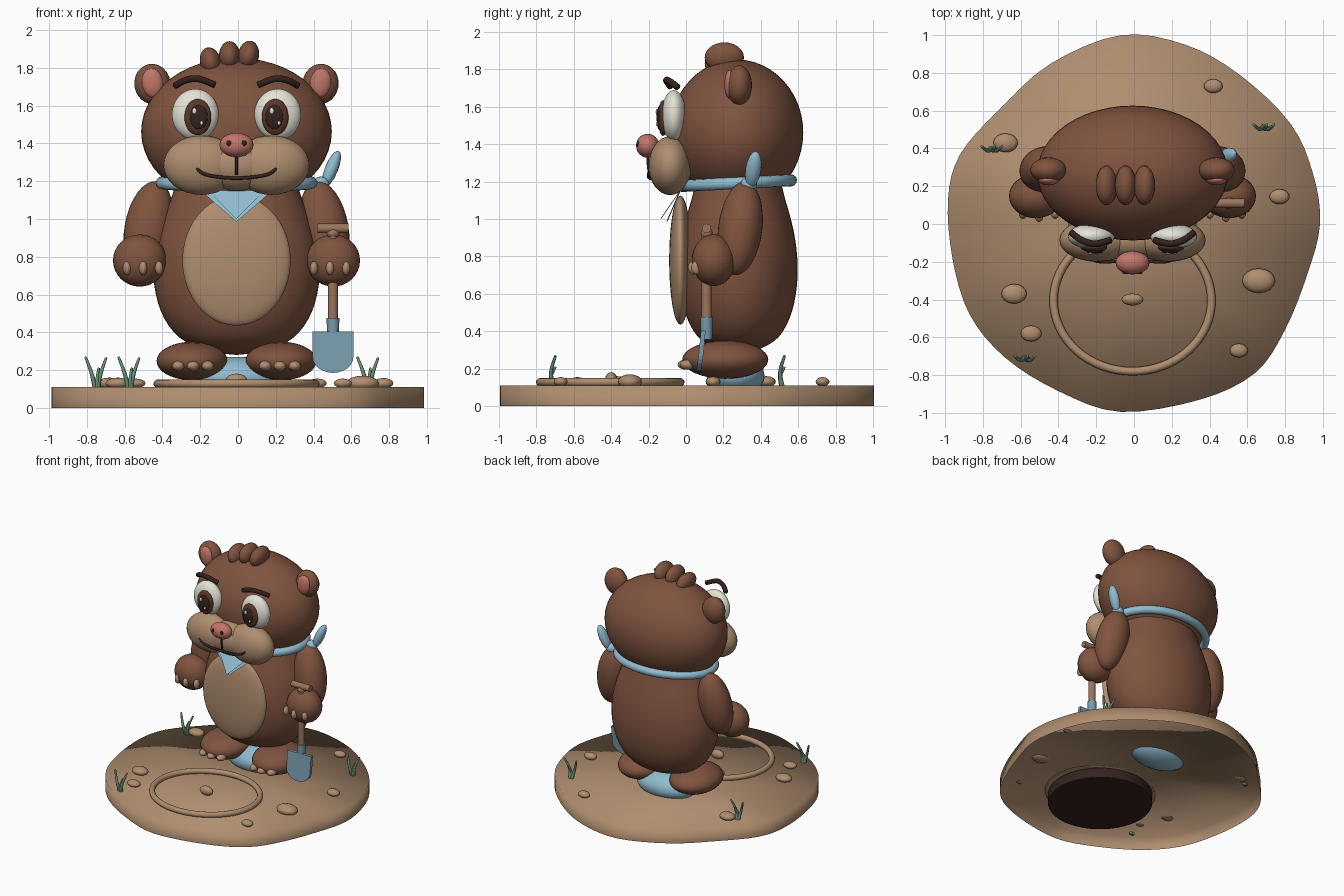
import bpy, bmesh, math
from mathutils import Vector, Euler, Matrix

if "Cube" in bpy.data.objects:
    bpy.data.objects.remove(bpy.data.objects["Cube"])

X0 = -0.008  # symmetry plane of the animal


def mat(name, r, g, b):
    m = bpy.data.materials.new(name)
    m.diffuse_color = (r, g, b, 1)
    m.use_nodes = True
    m.node_tree.nodes["Principled BSDF"].inputs["Base Color"].default_value = m.diffuse_color
    return m


FUR = mat("brown fur", .215, .088, .050)
TAN = mat("tan", .43, .27, .16)
BLUE = mat("light blue cloth", .28, .50, .62)
PINK = mat("pink", .53, .18, .14)
DARK = mat("dark brown", .035, .016, .013)
WHITE = mat("off white", .78, .76, .67)
GREEN = mat("grass green", .13, .28, .18)
IRIS = mat("iris brown", .10, .040, .022)
STEEL = mat("steel blue", .19, .33, .41)
WOOD = mat("wood", .33, .18, .11)


def finish(name, bm, m, smooth=True):
    bmesh.ops.recalc_face_normals(bm, faces=bm.faces)
    me = bpy.data.meshes.new(name)
    bm.to_mesh(me)
    bm.free()
    me.materials.append(m)
    for p in me.polygons:
        p.use_smooth = smooth
    ob = bpy.data.objects.new(name, me)
    bpy.context.collection.objects.link(ob)
    return ob


def ell(name, m, c, r, rot=(0, 0, 0), seg=24):
    """Ellipsoid with centre, radii and rotation in degrees."""
    bm = bmesh.new()
    bmesh.ops.create_uvsphere(bm, u_segments=seg, v_segments=max(8, seg // 2), radius=1)
    e = Euler([math.radians(a) for a in rot]).to_matrix().to_4x4()
    bm.transform(Matrix.Translation(c) @ e @ Matrix.Diagonal((*r, 1)))
    return finish(name, bm, m)


def cyl(name, m, c, r, h, axis='Z', r2=None, seg=24):
    bm = bmesh.new()
    bmesh.ops.create_cone(bm, cap_ends=True, segments=seg, radius1=r, radius2=r if r2 is None else r2, depth=h)
    rot = Matrix.Rotation(math.pi / 2, 4, 'Y') if axis == 'X' else Matrix()
    bm.transform(Matrix.Translation(c) @ rot)
    ob = finish(name, bm, m, False)
    for p in ob.data.polygons:
        p.use_smooth = len(p.vertices) == 4
    return ob


def spline(pts, n, closed):
    """Catmull-Rom samples through the points."""
    P, k, out = [Vector(p) for p in pts], len(pts), []
    at = (lambda i: P[i % k]) if closed else (lambda i: P[min(max(i, 0), k - 1)])
    for i in range(k if closed else k - 1):
        a, b, c, d = at(i - 1), at(i), at(i + 1), at(i + 2)
        for j in range(n):
            t = j / n
            out.append(.5 * (2 * b + (c - a) * t + (2 * a - 5 * b + 4 * c - d) * t * t
                             + (3 * b - a - 3 * c + d) * t ** 3))
    return out if closed else out + [P[-1]]


def tube(name, m, pts, r, tip=1.0, n=5):
    """Round tube along a smooth path, tapering to tip * r."""
    path, bm, rings = spline(pts, n, False), bmesh.new(), []
    for i, p in enumerate(path):
        d = (path[min(i + 1, len(path) - 1)] - path[max(i - 1, 0)]).normalized()
        u = d.orthogonal() if i == 0 else u - d * u.dot(d)
        u.normalize()
        v = d.cross(u)
        rad = r * (1 + (tip - 1) * i / (len(path) - 1))
        rings.append([bm.verts.new(p + (u * math.cos(a) + v * math.sin(a)) * rad)
                      for a in (math.tau * k / 10 for k in range(10))])
    for a, b in zip(rings, rings[1:]):
        for k in range(10):
            bm.faces.new((a[k], a[k - 9], b[k - 9], b[k]))
    bm.faces.new(rings[0])
    bm.faces.new(rings[-1])
    return finish(name, bm, m)


def ring(name, m, c, rx, ry, t, tilt=0):
    bm = bmesh.new()
    N, K = 64, 12
    vs = [[bm.verts.new(((rx + t * math.cos(b)) * math.cos(a), (ry + t * math.cos(b)) * math.sin(a), t * math.sin(b)))
           for b in (math.tau * k / K for k in range(K))] for a in (math.tau * i / N for i in range(N))]
    for i in range(N):
        for k in range(K):
            bm.faces.new((vs[i - 1][k - 1], vs[i][k - 1], vs[i][k], vs[i - 1][k]))
    bm.transform(Matrix.Translation(c) @ Matrix.Rotation(math.radians(tilt), 4, 'X'))
    return finish(name, bm, m)


def plate(name, m, outline, thick, offset):
    """Flat outline given a thickness."""
    bm = bmesh.new()
    f = bm.faces.new([bm.verts.new(p) for p in outline])
    top = bmesh.ops.extrude_face_region(bm, geom=[f])['geom']
    bmesh.ops.translate(bm, verts=[g for g in top if isinstance(g, bmesh.types.BMVert)], vec=Vector(offset) * thick)
    return finish(name, bm, m, False)


# ground: irregular slab, open underneath
edge = [(-.07, 1), (.27, .95), (.56, .79), (.83, .53), (.95, .26), (.985, 0), (.92, -.26), (.8, -.56), (.64, -.79),
        (.35, -.93), (-.07, -.995), (-.39, -.89), (-.68, -.71), (-.87, -.48), (-.96, -.19), (-.985, .13),
        (-.92, .37), (-.71, .61), (-.44, .85)]
bm = bmesh.new()
loop = spline([(x, y, 0) for x, y in edge], 4, True)
lo = [bm.verts.new(p) for p in loop]
hi = [bm.verts.new((p.x, p.y, .11)) for p in loop]
mid = bm.verts.new((0, 0, .11))
for i in range(len(loop)):
    bm.faces.new((lo[i - 1], lo[i], hi[i], hi[i - 1]))
    bm.faces.new((hi[i - 1], hi[i], mid))
finish("ground", bm, TAN)

# burrow: rim, dark floor below
ring("burrow_rim", TAN, (X0, -.405, .128), .418, .375, .022)
cyl("burrow_floor", DARK, (X0, -.405, .06), .39, .08, seg=48)

# pebbles
for x, y, rx, ry, rz in [(.42, .73, .05, .037, .025), (-.68, .43, .065, .05, .03), (.77, .145, .053, .04, .028),
                         (.66, -.3, .087, .065, .04), (-.635, -.37, .067, .052, .03), (-.545, -.58, .055, .042, .025),
                         (.555, -.67, .048, .037, .025), (X0, -.4, .058, .032, .036)]:
    ell("pebble", TAN, (x, y, .13 if x != X0 else .145), (rx, ry, rz), seg=16)

# grass tufts
for x, y in [(.69, .515), (-.75, .40), (-.575, -.71)]:
    for dx, h in [(-.058, .27), (.052, .265), (.012, .21)]:
        tube("grass_blade", GREEN, [(x + dx * .1, y, .10), (x + dx * .45, y - .012, .10 + (h - .1) * .5),
                                    (x + dx, y + .012, h)], .014, .45, 4)

# body: turned profile, flattened front to back
prof = spline([(0, .28, 0), (.14, .30, 0), (.30, .37, 0), (.40, .51, 0), (.44, .70, 0), (.42, .90, 0), (.35, 1.10, 0),
               (.27, 1.25, 0), (0, 1.38, 0)], 4, False)
bm = bmesh.new()
N = 40
rows = [[bm.verts.new((X0 + p.x * math.cos(a), .28 + p.x * .72 * math.sin(a), p.y))
         for a in (math.tau * k / N for k in range(N))] for p in prof]
for a, b in zip(rows, rows[1:]):
    for k in range(N):
        bm.faces.new((a[k - 1], a[k], b[k], b[k - 1]))
bmesh.ops.remove_doubles(bm, verts=bm.verts, dist=1e-5)
finish("body", bm, FUR)
ell("belly_patch", TAN, (X0, -.03, .78), (.287, .06, .345), seg=40)
ell("rear_cloth", BLUE, (X0, .265, .16), (.25, .155, .11), seg=32)

# head and hair tuft
ell("head", FUR, (X0, .27, 1.463), (.505, .357, .39), seg=48)
for x, z, a in [(-.145, 1.83, -14), (-.045, 1.862, 0), (.055, 1.865, 10)]:
    ell("hair_tuft", FUR, (x, .205, z), (.056, .105, .08), (0, a, 0))

# muzzle, nose and mouth
ell("muzzle_middle", TAN, (X0, -.08, 1.285), (.2, .115, .135), seg=32)
ell("nose", PINK, (X0, -.205, 1.392), (.09, .062, .064))
tube("lip_groove", DARK, [(X0, -.205, 1.345), (X0, -.203, 1.29), (X0, -.195, 1.235)], .007)
tube("mouth", DARK, [(X0 - .21, -.19, 1.268), (X0 - .17, -.2, 1.238), (X0 - .09, -.198, 1.222), (X0, -.188, 1.216),
                     (X0 + .09, -.198, 1.222), (X0 + .17, -.2, 1.238), (X0 + .21, -.19, 1.268)], .009)

# paired parts
for s in (-1, 1):
    def X(d):
        return X0 + s * d
    ell("muzzle_cheek", TAN, (X(.185), -.085, 1.285), (.202, .115, .157), seg=32)
    ell("nostril", DARK, (X(.04), -.258, 1.402), (.013, .008, .015), seg=12)
    # eyes
    ell("eye_white", WHITE, (X(.218), -.065, 1.553), (.124, .066, .136), seg=32)
    ell("iris", IRIS, (X(.205), -.122, 1.54), (.071, .028, .096))
    ell("pupil", DARK, (X(.2), -.143, 1.54), (.047, .014, .064))
    ell("eye_glint", WHITE, (X(.205) - .018, -.156, 1.572), (.012, .006, .016), seg=12)
    ell("eye_glint_small", WHITE, (X(.205) + .02, -.155, 1.508), (.008, .006, .011), seg=12)
    tube("eyebrow", DARK, [(X(.325), -.045, 1.705), (X(.27), -.085, 1.735), (X(.2), -.105, 1.742),
                           (X(.115), -.085, 1.71)], .018)
    # ears
    ell("ear", FUR, (X(.445), .285, 1.715), (.096, .068, .107), (0, s * 8, 0))
    ell("inner_ear", PINK, (X(.445), .235, 1.72), (.056, .03, .078), (0, s * 8, 0))
    # arms and paws
    ell("arm", FUR, (X(.465), .29, .95), (.128, .118, .255), (-7, -s * 10, 0), seg=32)
    ell("paw", FUR, (X(.512), .148, .78), (.142, .117, .138), seg=32)
    for d in (-.085, 0, .085):
        ell("paw_claw", TAN, (X(.495 + d), .04 + abs(d) * .2, .74), (.022, .03, .037), seg=12)
    # feet
    ell("foot", FUR, (X(.235), .21, .248), (.188, .23, .102), seg=32)
    for d in (-.078, 0, .078):
        ell("toe_claw", TAN, (X(.23 + d), .0 + abs(d) * .15, .222), (.034, .045, .027), seg=12)

# neckerchief: band, two front points, side knot with tail
ring("neck_band", BLUE, (X0, .27, 1.192), .395, .292, .032, 3)
for tip_y, tip_z, w in [(-.138, 1.0, .15), (-.105, .985, .19)]:
    plate("kerchief_point", BLUE, [(X0 - w, -.035, 1.15), (X0, tip_y, tip_z), (X0 + w, -.035, 1.15)], .01, (0, .8, .5))
ell("knot", BLUE, (.44, .335, 1.185), (.045, .045, .04), seg=16)
ell("knot_tail", BLUE, (.495, .36, 1.265), (.035, .042, .105), (-8, 22, 0), seg=16)

# shovel
SX, SY = .503, .11
cyl("shovel_shaft", WOOD, (SX, SY, .67), .026, .52)
cyl("shovel_grip", WOOD, (SX, SY, .95), .025, .165, 'X')
ell("grip_joint", WOOD, (SX, SY, .925), (.034, .032, .03), seg=16)
cyl("shovel_socket", STEEL, (SX, SY, .415), .03, .12, r2=.034)
blade = [(SX - .108, SY - .005, .405), (SX + .108, SY - .005, .405)]
for k in range(13):
    a = math.pi * k / 12
    blade.append((SX + .108 * math.cos(a), SY - .018 - .012 * math.sin(a), .27 - .085 * math.sin(a)))
plate("shovel_blade", STEEL, blade, .025, (0, -1, 0))
